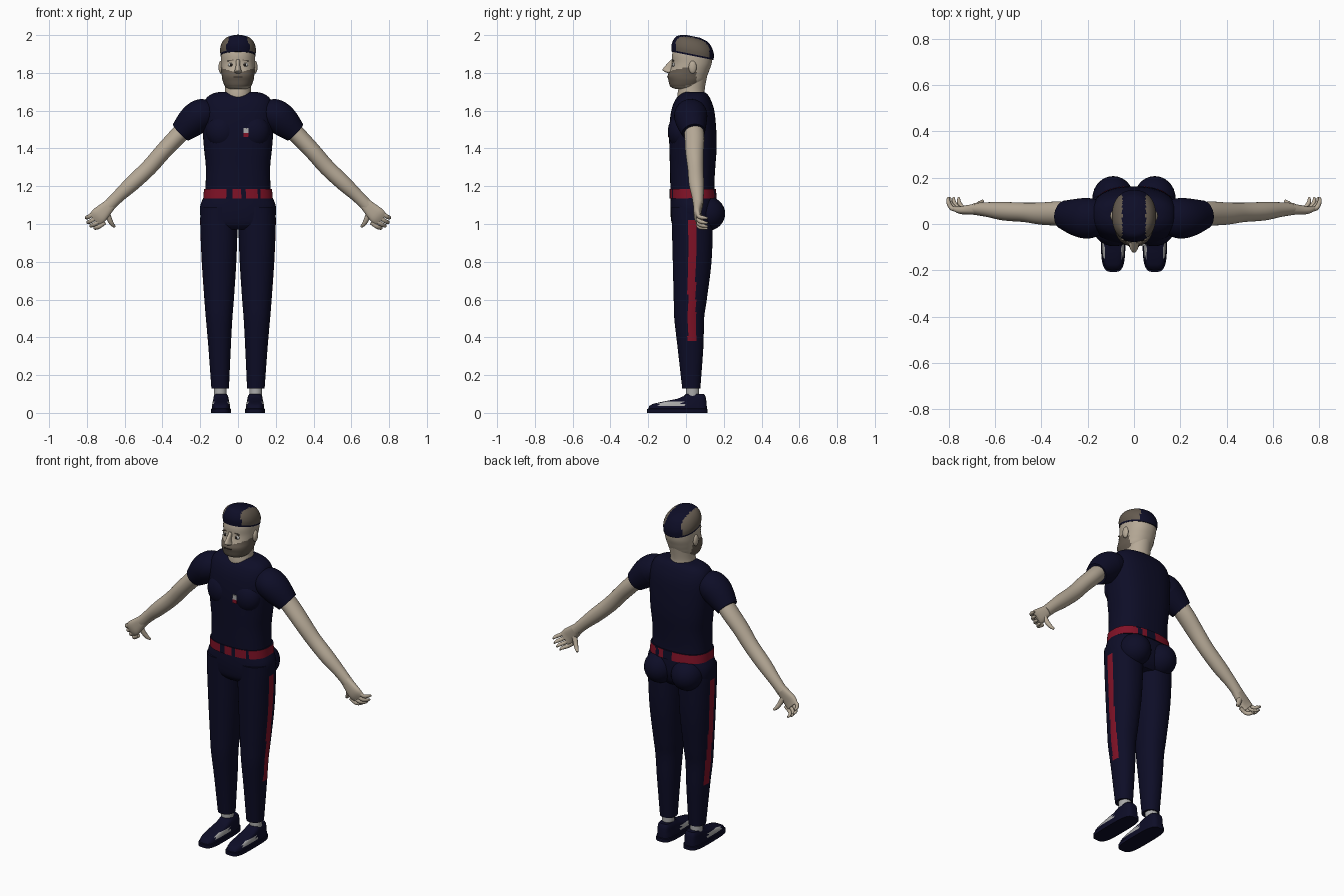
import bpy, bmesh, math
from mathutils import Vector, Matrix

if "Cube" in bpy.data.objects:
    bpy.data.objects.remove(bpy.data.objects["Cube"])


def material(name, r, g, b):
    m = bpy.data.materials.new(name)
    m.use_nodes = True
    m.diffuse_color = (r, g, b, 1)
    m.node_tree.nodes["Principled BSDF"].inputs["Base Color"].default_value = (r, g, b, 1)
    return m


navy = material("navy cloth", .004, .004, .02)
skin = material("skin", .47, .40, .31)
stubble = material("stubble brown", .13, .105, .08)
red = material("dark red", .22, .006, .02)
grey = material("light grey", .4, .4, .4)
dark = material("dark brown", .02, .015, .012)
white = material("eye white", .6, .6, .58)


def finish(name, bm, mats, rule=None, mirror=False):
    bmesh.ops.recalc_face_normals(bm, faces=bm.faces)
    if rule:
        for f in bm.faces:
            f.material_index = int(rule(f.calc_center_median()))
    me = bpy.data.meshes.new(name)
    bm.to_mesh(me)
    bm.free()
    for m in mats:
        me.materials.append(m)
    ob = bpy.data.objects.new(name, me)
    bpy.context.collection.objects.link(ob)
    bpy.ops.object.select_all(action='DESELECT')
    bpy.context.view_layer.objects.active = ob
    ob.select_set(True)
    bpy.ops.object.shade_smooth_by_angle(angle=math.radians(45))
    if mirror:
        ob.modifiers.new("mirror", 'MIRROR').use_mirror_merge = False
    return ob


def smooth_rows(rows, steps):
    # Catmull-Rom interpolation of every column
    out = []
    for i in range(len(rows) - 1):
        a, b, c, d = (rows[min(max(k, 0), len(rows) - 1)] for k in range(i - 1, i + 3))
        for s in range(steps):
            t = s / steps
            out.append([q + t / 2 * (r - p + t * (2*p - 5*q + 4*r - u + t * (3*(q - r) + u - p)))
                        for p, q, r, u in zip(a, b, c, d)])
    return out + [list(rows[-1])]


def loft(name, rows, mats, steps=4, segs=40, n=2.0, upright=False, shear=0, rule=None, mirror=False):
    # rows: x, y, z, half width across, half depth along y
    rows = smooth_rows(rows, steps)
    pts = [Vector(r[:3]) for r in rows]
    bm = bmesh.new()
    rings = []
    for i, r in enumerate(rows):
        t = Vector((0, 0, 1))
        if not upright:
            t = (pts[min(i + 1, len(pts) - 1)] - pts[max(i - 1, 0)]).normalized()
        u = Vector((0, 1, 0))
        u = (u - t * u.dot(t)).normalized()
        v = u.cross(t)
        ring = []
        for k in range(segs):
            c, s = math.cos(k * math.tau / segs), math.sin(k * math.tau / segs)
            c, s = (math.copysign(abs(w) ** (2 / n), w) for w in (c, s))
            p = pts[i] + v * c * r[3] + u * s * r[4]
            p.z += shear * (p.y - r[1])
            ring.append(bm.verts.new(p))
        rings.append(ring)
    for a, b in zip(rings, rings[1:]):
        for k in range(segs):
            j = (k + 1) % segs
            bm.faces.new((a[k], a[j], b[j], b[k]))
    bm.faces.new(rings[0])
    bm.faces.new(rings[-1])
    return finish(name, bm, mats, rule, mirror)


def column(name, rows, mats, **kw):
    # rows: z, front y, back y, inner x, outer x
    rows = [((a + b) / 2, (f + k) / 2, z, (b - a) / 2, (k - f) / 2) for z, f, k, a, b in rows]
    return loft(name, rows, mats, upright=True, **kw)


def body(name, rows, mats, **kw):
    # rows: z, front y, back y, half width
    return column(name, [(z, f, k, -w, w) for z, f, k, w in rows], mats, **kw)


def ball(name, at, size, mat, mirror=True):
    bm = bmesh.new()
    bmesh.ops.create_uvsphere(bm, u_segments=28, v_segments=16, radius=1,
                              matrix=Matrix.Translation(at) @ Matrix.Diagonal((*size, 1)))
    return finish(name, bm, [mat], mirror=mirror)


def plate(name, at, size, mat, mirror=False, tilt=0):
    bm = bmesh.new()
    bmesh.ops.create_cube(bm, size=1, matrix=Matrix.Translation(at) @ Matrix.Rotation(tilt, 4, 'Y')
                          @ Matrix.Diagonal((*size, 1)))
    return finish(name, bm, [mat], mirror=mirror)


# Shirt and hips
body("shirt", [(1.12, -.08, .155, .178), (1.2, -.083, .15, .172), (1.3, -.085, .155, .17),
               (1.4, -.088, .162, .18), (1.5, -.089, .16, .187), (1.6, -.078, .15, .187),
               (1.66, -.055, .13, .172), (1.69, -.025, .11, .135), (1.7, -.005, .09, .09)],
     [navy], n=2.5, segs=56)
ball("chest_muscles", (.085, -.03, 1.49), (.085, .066, .09), navy)
body("hips", [(.97, -.05, .12, .13), (1.0, -.074, .145, .188), (1.05, -.082, .16, .2),
              (1.1, -.083, .16, .199), (1.15, -.08, .155, .178)], [navy], n=2.4, segs=56)
ball("buttocks", (.09, .11, 1.055), (.09, .097, .092), navy)


# Belt, red with navy gaps
def belt_rule(p):
    gaps = ((-.065, -.025), (.015, .04), (.105, .12)) if p.y < .03 else ((-.02, .04), (.075, .1))
    return any(a < p.x < b for a, b in gaps)


body("belt", [(1.135, -.087, .163, .184), (1.185, -.087, .158, .18)], [red, navy],
     n=2.5, segs=120, rule=belt_rule)

# Trousers with side stripe
column("trouser_legs", [(1.09, -.078, .14, .004, .197), (1.0, -.075, .142, .002, .2),
                        (.8, -.07, .135, .009, .192), (.6, -.065, .11, .022, .178),
                        (.5, -.062, .096, .03, .17), (.35, -.045, .092, .038, .157),
                        (.13, -.02, .076, .048, .141)], [navy, red], n=2.2, segs=72, steps=6,
       mirror=True, rule=lambda p: p.x > .115 and .01 < p.y < .052 and .37 < p.z < 1.03)

# Socks and shoes
column("socks", [(.07, 0, .07, .06, .128), (.14, 0, .07, .06, .128)], [grey], mirror=True)
column("shoes", [(0, -.207, .115, .037, .143), (.02, -.207, .115, .037, .143),
                 (.022, -.2, .11, .041, .139), (.036, -.195, .11, .042, .138),
                 (.048, -.175, .109, .044, .136), (.06, -.12, .108, .047, .134),
                 (.075, -.045, .106, .05, .13), (.09, -.01, .102, .053, .128),
                 (.1, 0, .095, .06, .122)], [navy, grey], steps=1, segs=96, n=3.6, mirror=True,
       rule=lambda p: .036 < p.z < .06 and -.145 < p.y < -.015 and abs(p.x - .09) > .035)

# Sleeves and arms
loft("sleeves", [(.13, .035, 1.6, .05, .06), (.165, .03, 1.59, .075, .08), (.205, .025, 1.573, .084, .088),
                 (.25, .03, 1.535, .08, .08), (.303, .04, 1.485, .06, .062)], [navy], mirror=True)
loft("arms", [(.27, .04, 1.517, .048, .05), (.33, .045, 1.455, .046, .052), (.4, .045, 1.38, .044, .048),
              (.47, .05, 1.3, .043, .042), (.56, .055, 1.215, .041, .04), (.63, .062, 1.15, .034, .032),
              (.685, .065, 1.095, .032, .026)], [skin], mirror=True)

# Hands
loft("palms", [(.67, .065, 1.11, .031, .025), (.7, .062, 1.08, .037, .022),
               (.735, .06, 1.046, .044, .018), (.757, .067, 1.024, .04, .012)], [skin],
     n=2.5, mirror=True)
for i, (x, z) in enumerate([(.803, 1.03), (.795, 1.005), (.779, .987), (.757, .975)]):
    bx, bz = .77 - .018 * i, 1.05 - .018 * i
    loft(f"finger_{i + 1}", [(bx - .012, .062, bz + .012, .011, .01),
                             ((bx + x) / 2, .068, (bz + z) / 2, .011, .01),
                             (x - .002, .092, z + .004, .01, .009), (x, .115, z, .005, .005)],
         [skin], segs=14, mirror=True)
loft("thumbs", [(.7, .063, 1.075, .018, .015), (.683, .075, 1.03, .014, .013),
                (.667, .088, 1.0, .011, .011), (.652, .1, .985, .006, .006)],
     [skin], segs=16, mirror=True)

# Neck and head with stubble
body("neck", [(1.6, -.045, .1, .08), (1.68, -.045, .1, .072), (1.72, -.04, .1, .068),
              (1.8, -.03, .115, .07)], [skin])
body("head", [(1.715, -.055, .05, .045), (1.728, -.083, .075, .068), (1.76, -.093, .1, .082),
              (1.785, -.097, .112, .086), (1.81, -.085, .122, .088), (1.85, -.074, .136, .09),
              (1.9, -.073, .14, .09), (1.95, -.055, .125, .078), (1.98, -.01, .08, .04)],
     [skin, stubble], n=2.2, segs=64, steps=6,
     rule=lambda p: p.y < .055 and 1.73 + .2 * max(p.y, 0) < p.z < 1.8 + .3 * abs(p.x))
body("nose", [(1.798, -.095, -.06, .014), (1.806, -.113, -.06, .021), (1.816, -.124, -.06, .017),
              (1.835, -.112, -.06, .012), (1.87, -.078, -.05, .01)], [skin], segs=24)
plate("mouth", (0, -.0965, 1.778), (.045, .006, .006), dark)
ball("ears", (.09, .035, 1.83), (.013, .021, .034), skin)
ball("eyeballs", (.036, -.064, 1.843), (.018, .008, .011), white)
ball("pupils", (.036, -.07, 1.843), (.007, .005, .008), dark)
plate("eyebrows", (.038, -.067, 1.866), (.034, .008, .005), stubble, mirror=True, tilt=.2)


# Cropped hair: shaved sides, dark top and rim
def hair_rule(p):
    return abs(p.x) > .05 and -.055 < p.y < .125 and p.z + .2 * (p.y - .035) > 1.9


loft("hair", [(0, .035, 1.89, .092, .111), (0, .035, 1.925, .095, .112), (0, .035, 1.957, .086, .1),
              (0, .035, 1.98, .066, .08), (0, .035, 1.994, .03, .04)], [navy, stubble],
     n=2.2, segs=64, steps=6, upright=True, shear=-.2, rule=hair_rule)

# Chest badge
plate("badge_top", (.042, -.0905, 1.495), (.026, .009, .026), grey)
plate("badge_bottom", (.042, -.0905, 1.471), (.026, .009, .022), red)
